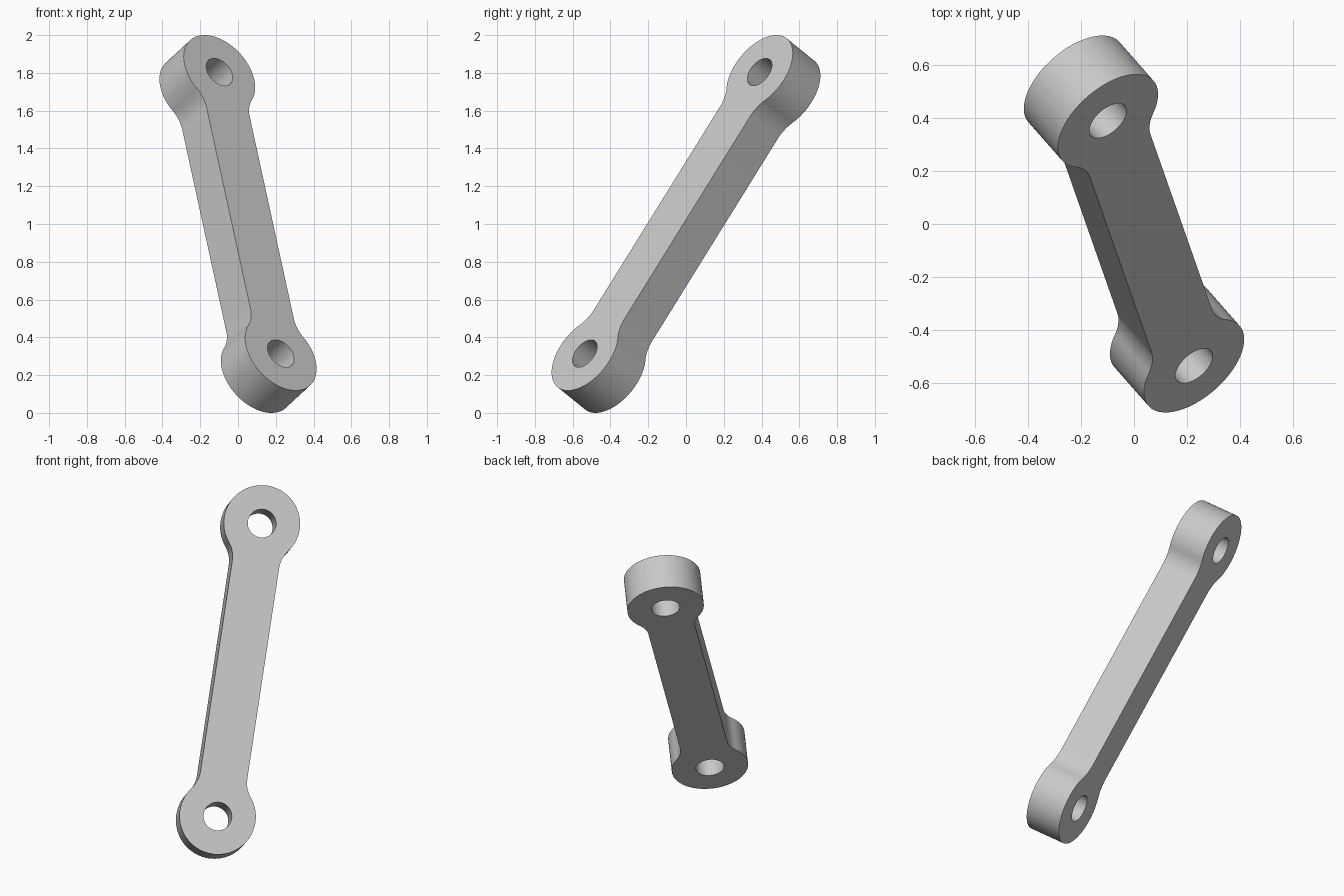
import bpy, bmesh
from math import pi, sin, cos, sqrt, atan2
from mathutils import Vector, Matrix

cube = bpy.data.objects.get("Cube")
if cube:
    bpy.data.objects.remove(cube, do_unlink=True)

SPAN, THICK = 1.784, 0.228             # hole spacing, plate thickness
BOSS, HOLE, HALF, FILLET = 0.229, 0.085, 0.142, 0.18

# Plain grey material
grey = bpy.data.materials.new("grey_metal")
grey.use_nodes = True
colour = (0.58, 0.58, 0.58, 1)
grey.diffuse_color = colour
grey.node_tree.nodes["Principled BSDF"].inputs["Base Color"].default_value = colour


def arc(cx, cy, r, a0, a1, n):
    return [(cx + r * cos(a0 + (a1 - a0) * i / n), cy + r * sin(a0 + (a1 - a0) * i / n))
            for i in range(n + 1)]


# Quarter outline: concave fillet, then round boss, mirrored to a full outline
drop = sqrt((BOSS + FILLET) ** 2 - (HALF + FILLET) ** 2)
lean = atan2(drop, HALF + FILLET)
end = SPAN / 2
quarter = arc(HALF + FILLET, end - drop, FILLET, pi, pi - lean, 14)
quarter += arc(0, end, BOSS, -lean, pi / 2, 40)[1:]
upper = quarter + [(-x, y) for x, y in reversed(quarter[:-1])]
outline = upper + [(-x, -y) for x, y in upper]
holes = [arc(0, s * end, HOLE, 0, 2 * pi, 48)[:-1] for s in (1, -1)]

# Fill the outline around the two holes and extrude it
bm = bmesh.new()
edges = []
for loop in [outline] + holes:
    vs = [bm.verts.new((x, y, -THICK / 2)) for x, y in loop]
    edges += [bm.edges.new((v, vs[i - 1])) for i, v in enumerate(vs)]
bmesh.ops.triangle_fill(bm, edges=edges, use_beauty=True)
grown = bmesh.ops.extrude_face_region(bm, geom=bm.faces[:], use_keep_orig=True)
top = [g for g in grown["geom"] if isinstance(g, bmesh.types.BMVert)]
bmesh.ops.translate(bm, verts=top, vec=(0, 0, THICK))
bmesh.ops.recalc_face_normals(bm, faces=bm.faces[:])

# Tilt the link into its pose
along = Vector((-0.325, 0.925, 1.49)).normalized()
normal = Vector((0.128, -0.145, 0.12))
normal = (normal - along * normal.dot(along)).normalized()
across = along.cross(normal)
pose = Matrix((across, along, normal)).transposed().to_4x4()
bm.transform(Matrix.Translation((0, 0, 1)) @ pose)

mesh = bpy.data.meshes.new("link_arm")
bm.to_mesh(mesh)
bm.free()
mesh.materials.append(grey)
link = bpy.data.objects.new("link_arm", mesh)
bpy.context.collection.objects.link(link)

# Smooth round walls, sharp rims
bpy.ops.object.select_all(action='DESELECT')
link.select_set(True)
bpy.context.view_layer.objects.active = link
bpy.ops.object.shade_smooth_by_angle(angle=pi / 6)
